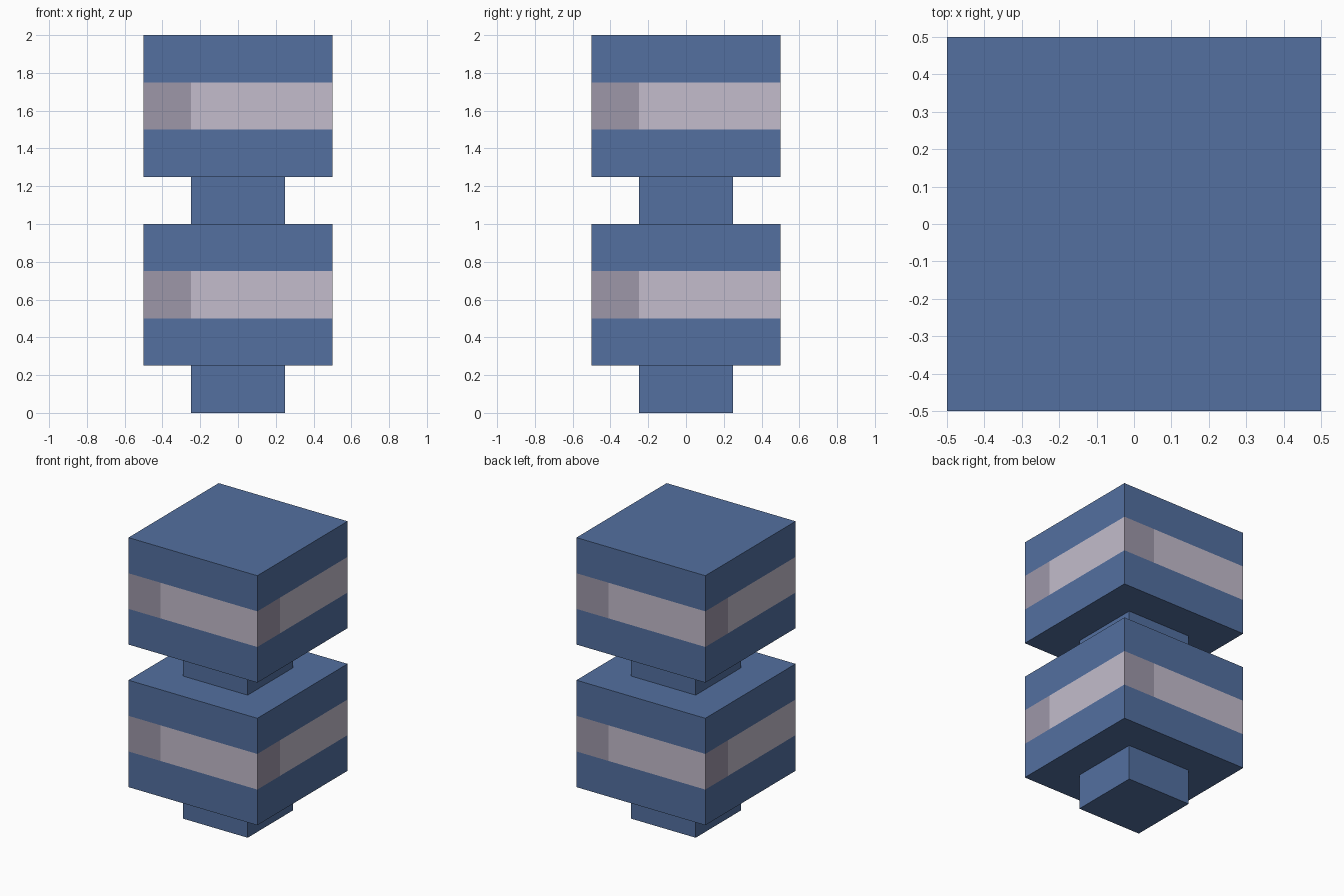
import bpy, bmesh
from mathutils import Vector

if "Cube" in bpy.data.objects:
    bpy.data.objects.remove(bpy.data.objects["Cube"])


def material(name, rgb):
    # sRGB 0-255 to linear
    lin = [(c / 255 / 12.92) if c < 11 else ((c / 255 + 0.055) / 1.055) ** 2.4 for c in rgb]
    m = bpy.data.materials.new(name)
    m.diffuse_color = (*lin, 1.0)
    m.use_nodes = True
    m.node_tree.nodes["Principled BSDF"].inputs["Base Color"].default_value = m.diffuse_color
    return m


BLUE = material("slate_blue", (83, 112, 160))
PALE = material("pale_lilac", (195, 188, 204))
SHADE = material("grey_lilac", (158, 151, 169))
UP = Vector((0, 0, 1))


def block(name, width, z0, z1, mats):
    bm = bmesh.new()
    bmesh.ops.create_cube(bm, size=1)
    bmesh.ops.scale(bm, vec=(width, width, z1 - z0), verts=bm.verts)
    bmesh.ops.translate(bm, vec=(0, 0, (z0 + z1) / 2), verts=bm.verts)
    mesh = bpy.data.meshes.new(name)
    for m in mats:
        mesh.materials.append(m)
    ob = bpy.data.objects.new(name, mesh)
    bpy.context.collection.objects.link(ob)
    return ob, bm


def cut(bm, faces, co, no):
    geom = set(faces)
    for f in faces:
        geom.update(f.edges)
        geom.update(f.verts)
    bmesh.ops.bisect_plane(bm, geom=list(geom), plane_co=co, plane_no=no)


def banded(level, z):
    return abs(z - level - 0.625) < 0.1


for i, name in enumerate(("lower", "upper")):
    # Narrow neck
    ob, bm = block(name + "_neck", 0.5, i, i + 0.25, [BLUE])
    bm.to_mesh(ob.data)
    bm.free()

    # Wide body with a pale band, one grey patch at the left end of each side
    ob, bm = block(name + "_body", 1.0, i + 0.25, i + 1, [BLUE, PALE, SHADE])
    for z in (0.5, 0.75):
        cut(bm, bm.faces[:], (0, 0, i + z), UP)
    bm.normal_update()
    for n in (Vector((0, -1, 0)), Vector((1, 0, 0)), Vector((0, 1, 0)), Vector((-1, 0, 0))):
        right = UP.cross(n)
        band = [f for f in bm.faces if f.normal.dot(n) > 0.9
                and banded(i, f.calc_center_median().z)]
        cut(bm, band, right * -0.25, right)
    bm.normal_update()
    for f in bm.faces:
        c = f.calc_center_median()
        if abs(f.normal.z) < 0.1 and banded(i, c.z):
            f.material_index = 2 if c.dot(UP.cross(f.normal)) < -0.25 else 1
    bm.to_mesh(ob.data)
    bm.free()
